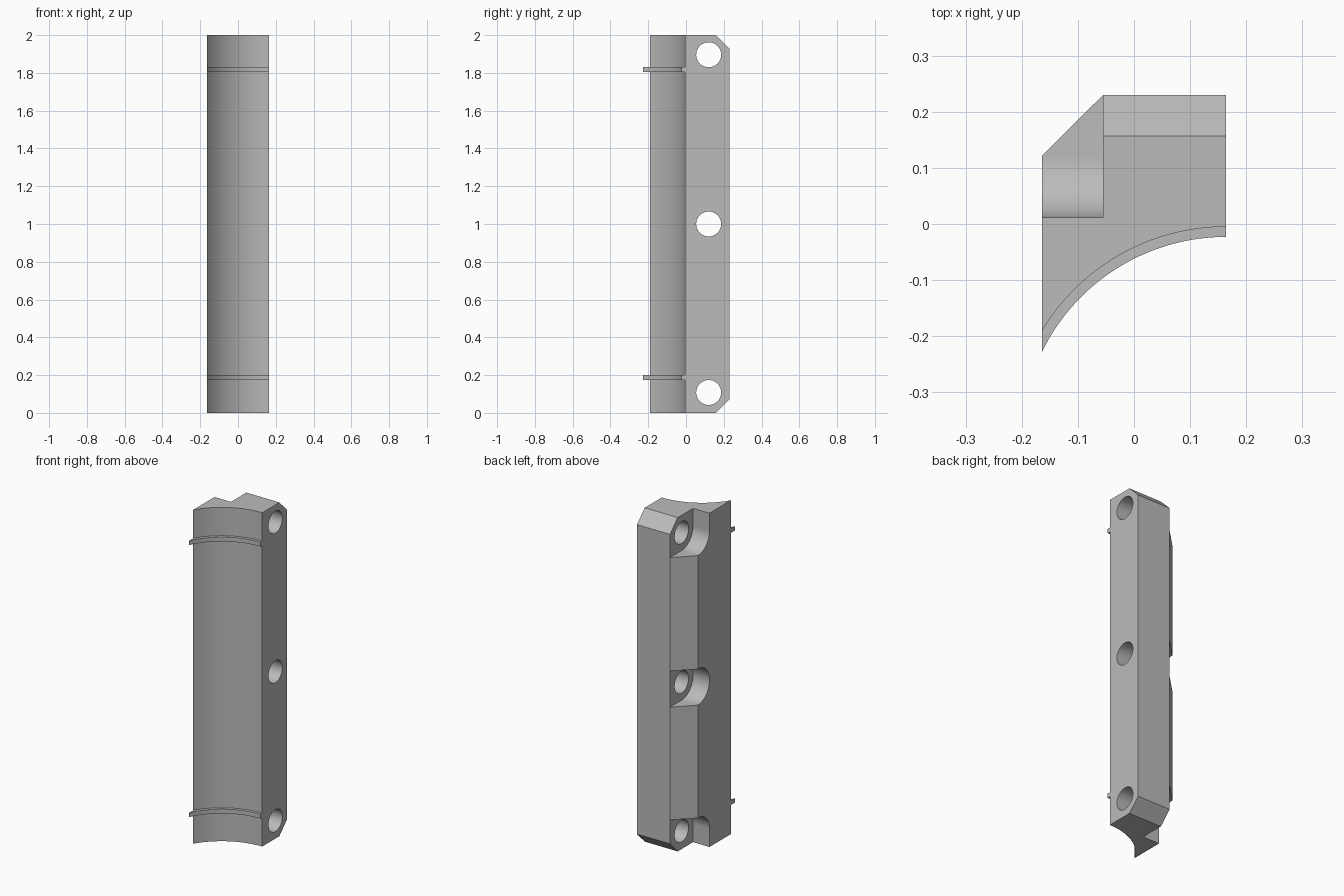
import bpy, bmesh, math

cube = bpy.data.objects.get("Cube")
if cube:
    bpy.data.objects.remove(cube, do_unlink=True)

grey = bpy.data.materials.new("plain grey")
grey.use_nodes = True
colour = (0.5, 0.5, 0.5, 1)
grey.diffuse_color = colour
grey.node_tree.nodes["Principled BSDF"].inputs["Base Color"].default_value = colour

HALF = 0.164            # half width in x
ARC_Y = -0.388          # arc centre sits on x = HALF
BODY_R, RIB_R = 0.383, 0.365
HOLE_Y, HOLE_R = 0.12, 0.066
POCKET_R, POCKET_X = 0.108, -0.055


def extrude(name, points, start, vec):
    """Solid from a planar outline swept along vec."""
    bm = bmesh.new()
    face = bm.faces.new([bm.verts.new(p) for p in points])
    start_faces = bmesh.ops.extrude_face_region(bm, geom=[face])["geom"]
    verts = [v for v in start_faces if isinstance(v, bmesh.types.BMVert)]
    bmesh.ops.translate(bm, verts=verts, vec=vec)
    bmesh.ops.translate(bm, verts=bm.verts, vec=start)
    bmesh.ops.recalc_face_normals(bm, faces=bm.faces)
    mesh = bpy.data.meshes.new(name)
    bm.to_mesh(mesh)
    bm.free()
    mesh.materials.append(grey)
    obj = bpy.data.objects.new(name, mesh)
    bpy.context.collection.objects.link(obj)
    return obj


def arc(radius, steps=32):
    """Concave front curve from the -x side to the +x side."""
    a0 = math.acos(-2 * HALF / radius)
    angles = [a0 + (math.pi / 2 - a0) * i / steps for i in range(steps + 1)]
    return [(HALF + radius * math.cos(a), ARC_Y + radius * math.sin(a), 0) for a in angles]


def cut(target, cutter):
    mod = target.modifiers.new("cut", "BOOLEAN")
    mod.object = cutter
    mod.operation = "DIFFERENCE"
    mod.solver = "EXACT"
    bpy.context.view_layer.objects.active = target
    bpy.ops.object.modifier_apply(modifier=mod.name)
    bpy.data.objects.remove(cutter, do_unlink=True)


def circle(radius, start, end, steps):
    return [(0, radius * math.cos(start + (end - start) * i / steps),
             radius * math.sin(start + (end - start) * i / steps)) for i in range(steps + 1)]


# main bar with a concave front and one bevelled back corner
outline = arc(BODY_R) + [(HALF, 0.23, 0), (POCKET_X, 0.23, 0), (-HALF, 0.122, 0)]
body = extrude("mounting_bar", outline, (0, 0, 0), (0, 0, 2))

# sloped back edges at both ends
for end, inward in ((2, -1), (0, 1)):
    wedge = [(0, 0.087, end - inward * 0.07), (0, 0.30, end - inward * 0.07),
             (0, 0.30, end + inward * 0.143)]
    cut(body, extrude("end_cutter", wedge, (-0.3, 0, 0), (0.6, 0, 0)))

# bolt holes and rounded pockets; the end pockets run out of the ends
for z, out in ((0.108, -1), (1.0, 0), (1.896, 1)):
    hole = circle(HOLE_R, 0, 2 * math.pi, 48)[:-1]
    cut(body, extrude("hole_cutter", hole, (-0.3, HOLE_Y, z), (0.6, 0, 0)))
    r = POCKET_R
    if out:
        pocket = circle(r, math.pi, math.pi + out * math.pi / 2, 20)
        pocket += [(0, 0.3, -out * r), (0, 0.3, out * 0.3), (0, -r, out * 0.3)]
    else:
        pocket = circle(r, math.pi / 2, 3 * math.pi / 2, 40)
        pocket += [(0, 0.3, -r), (0, 0.3, r)]
    cut(body, extrude("pocket_cutter", pocket, (-0.3, HOLE_Y, z), (0.3 + POCKET_X, 0, 0)))

# thin curved ribs on the concave front
parts = [body]
for name, z in (("lower_rib", 0.174), ("upper_rib", 1.804)):
    band = arc(RIB_R) + arc(BODY_R)[::-1]
    parts.append(extrude(name, band, (0, 0, z), (0, 0, 0.026)))

bpy.ops.object.select_all(action="DESELECT")
for part in parts:
    part.select_set(True)
bpy.context.view_layer.objects.active = body
bpy.ops.object.shade_smooth_by_angle(angle=math.radians(25))
